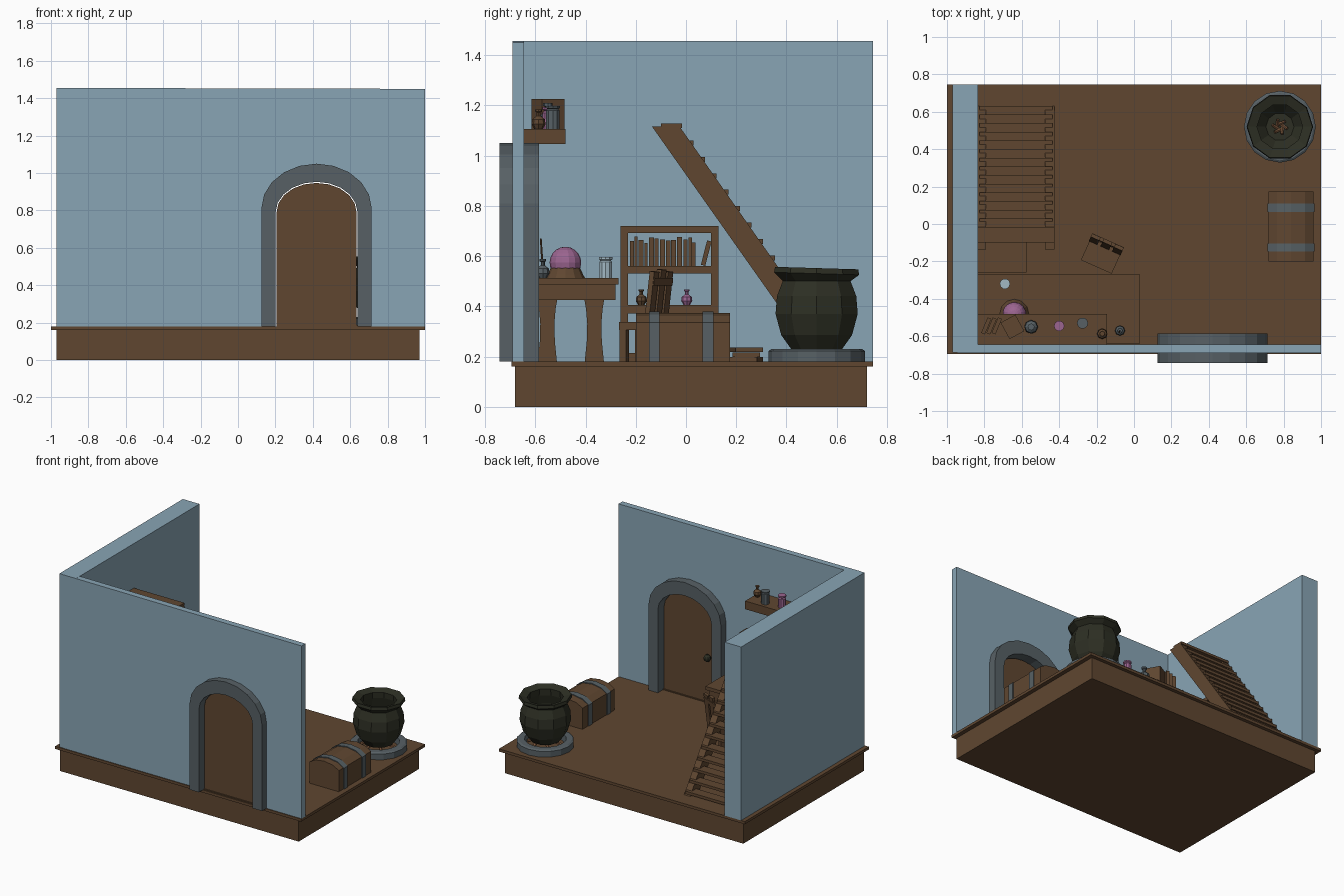
import bpy, bmesh, math, random
from mathutils import Matrix, Vector

if "Cube" in bpy.data.objects:
    bpy.data.objects.remove(bpy.data.objects["Cube"])
random.seed(4)

def mat(name, c):
    m = bpy.data.materials.new(name)
    m.diffuse_color = (*c, 1)
    m.use_nodes = True
    m.node_tree.nodes["Principled BSDF"].inputs["Base Color"].default_value = m.diffuse_color
    return m
WOOD = mat("brown wood", (.115, .062, .030))
WALL = mat("blue plaster", (.25, .375, .46))
STONE = mat("grey stone", (.095, .118, .13))
IRON = mat("dark iron", (.026, .028, .017))
PINK = mat("pink glass", (.33, .13, .28))
GLASS = mat("pale glass", (.36, .48, .55))
LOGS = mat("light wood", (.20, .095, .045))

def finish(name, bm, m):
    bmesh.ops.recalc_face_normals(bm, faces=bm.faces)
    me = bpy.data.meshes.new(name)
    bm.to_mesh(me)
    bm.free()
    me.materials.append(m)
    ob = bpy.data.objects.new(name, me)
    bpy.context.collection.objects.link(ob)
    return ob

def box(name, x, y, z, m=WOOD, xf=None):
    """Box from (min, max) ranges, optionally moved by a matrix."""
    bm = bmesh.new()
    bmesh.ops.create_cube(bm, size=1)
    for v in bm.verts:
        v.co = Vector([(r[0] + r[1]) / 2 + c * (r[1] - r[0]) for r, c in zip((x, y, z), v.co)])
    if xf:
        bm.transform(xf)
    return finish(name, bm, m)

def prism(name, pts, axis, a, b, m):
    """Extrude a 2D outline along x (pts = y,z) or y (pts = x,z)."""
    bm = bmesh.new()
    place = (lambda p, t: (t, p[0], p[1])) if axis == 'x' else (lambda p, t: (p[0], t, p[1]))
    f = bm.faces.new([bm.verts.new(place(p, a)) for p in pts])
    r = bmesh.ops.extrude_face_region(bm, geom=[f])
    d = Vector(place((0, 0), b - a))
    bmesh.ops.translate(bm, vec=d, verts=[v for v in r['geom'] if isinstance(v, bmesh.types.BMVert)])
    return finish(name, bm, m)

def lathe(name, prof, at, m, n=10, closed=False):
    """Spin an (r, z) profile round a vertical axis."""
    bm = bmesh.new()
    rings = [[bm.verts.new((at[0] + r * math.cos(2 * math.pi * i / n),
                            at[1] + r * math.sin(2 * math.pi * i / n), at[2] + z))
              for i in range(n)] for r, z in prof]
    pairs = list(zip(rings, rings[1:])) + ([(rings[-1], rings[0])] if closed else [])
    for p, q in pairs:
        for i in range(n):
            j = (i + 1) % n
            bm.faces.new((p[i], p[j], q[j], q[i]))
    if not closed:
        bm.faces.new(rings[0])
        bm.faces.new(rings[-1])
    return finish(name, bm, m)

def flask(name, x, y, z, r, m):
    lathe(name, [(r * .6, 0), (r, r * .7), (r * .9, r * 1.4), (r * .3, r * 1.9),
                 (r * .3, r * 2.4), (r * .5, r * 2.5), (r * .5, r * 2.8)], (x, y, z), m, 8)

def stick(name, p, q, r, m):
    p, q = Vector(p), Vector(q)
    bm = bmesh.new()
    bmesh.ops.create_cone(bm, cap_ends=True, segments=6, radius1=r, radius2=r * .8, depth=(q - p).length)
    bm.transform(Matrix.Translation((p + q) / 2) @ (q - p).to_track_quat('Z', 'Y').to_matrix().to_4x4())
    finish(name, bm, m)

def arch(rx, spring, ry, base=.18, n=10):
    return [(.42 + rx, base)] + [(.42 + rx * math.cos(math.pi * i / n), spring + ry * math.sin(math.pi * i / n))
                                 for i in range(n + 1)] + [(.42 - rx, base)]

# Base, floor and walls
box("base", (-.97, .97), (-.68, .72), (0, .16))
box("floor", (-1, 1), (-.695, .745), (.16, .18))
box("left_wall", (-.97, -.835), (-.688, .745), (.18, 1.455), WALL)
prism("front_wall", [(1, .18), (1, 1.45), (-.945, 1.455), (-.945, .18)] + arch(.25, .80, .20)[::-1],
      'y', -.69, -.645, WALL)

# Stone arch, door and knob
prism("door_arch", arch(.295, .81, .24) + arch(.219, .79, .163)[::-1], 'y', -.742, -.585, STONE)
prism("door", arch(.214, .79, .157, .185), 'y', -.685, -.65, WOOD)
box("door_sill", (.205, .64), (-.69, -.645), (.178, .187))
lathe("door_knob", [(.008, -.026), (.022, -.014), (.026, 0), (.022, .014), (.008, .026)], (.265, -.625, .52), IRON, 8)

# Staircase: two stringers and treads
for i, (a, b) in enumerate([(-.835, -.79), (-.475, -.425)]):
    prism("stair_stringer_%d" % i, [(-.135, 1.115), (-.025, 1.115), (.63, .18), (.525, .18)], 'x', a, b, WOOD)
box("stair_top_tread", (-.835, -.425), (-.10, -.015), (1.11, 1.128))
for i in range(14):
    y, z = .012 + i * .0464, 1.05 - i * .0653
    box("stair_tread_%d" % i, (-.825, -.435), (y - .055, y + .017), (z - .01, z + .01))

# Table with turned-in legs
box("table_top", (-.835, .03), (-.642, -.268), (.487, .512))
box("table_apron", (-.815, .01), (-.63, -.28), (.425, .487))
for i, x in enumerate((-.76, -.045)):
    for j, y in enumerate((-.552, -.365)):
        prof = [(.038, .18), (.030, .26), (.028, .33), (.033, .39), (.040, .43)]
        prism("table_leg_%d%d" % (i, j), [(y + r, z) for r, z in prof] + [(y - r, z) for r, z in prof[::-1]],
              'x', x - .035, x + .035, WOOD)

# Things on the table
lathe("crystal_stand", [(.078, 0), (.07, .015), (.052, .055)], (-.64, -.48, .512), WOOD, 12)
bm = bmesh.new()
bmesh.ops.create_uvsphere(bm, u_segments=14, v_segments=10, radius=.063,
                          matrix=Matrix.Translation((-.64, -.48, .574)))
finish("crystal_ball", bm, PINK)
lathe("glass_jar", [(.026, 0), (.026, .065), (.022, .07), (.028, .075), (.028, .085)], (-.69, -.32, .512), GLASS, 10)
flask("ink_flask", -.075, -.57, .512, .027, STONE)
stick("quill", (-.075, -.57, .54), (-.08, -.578, .67), .005, WOOD)

# Wall shelf and its contents
box("wall_shelf", (-.835, -.145), (-.646, -.48), (1.045, 1.105))
for i in range(3):
    xf = Matrix.Translation((-.79 + i * .028, -.545, 1.105)) @ Matrix.Rotation(-.4, 4, 'Z')
    box("shelf_book_%d" % i, (-.011, .011), (-.045, .045), (0, .10 + .01 * i), WOOD, xf)
xf = Matrix.Translation((-.65, -.55, 1.105)) @ Matrix.Rotation(.5, 4, 'Z')
box("shelf_box", (-.045, .045), (-.05, .05), (0, .12), WOOD, xf)
flask("shelf_flask_grey", -.55, -.55, 1.105, .037, STONE)
lathe("shelf_pink_jar", [(.027, 0), (.027, .065), (.02, .072), (.028, .078), (.028, .088)], (-.40, -.545, 1.105), PINK)
lathe("shelf_grey_jar", [(.028, 0), (.028, .075), (.022, .08), (.03, .085), (.03, .092)], (-.275, -.53, 1.105), STONE)
flask("shelf_flask_brown", -.17, -.587, 1.105, .028, WOOD)

# Bookcase under the stairs
for i, (a, b) in enumerate([(-.26, -.23), (.10, .13)]):
    box("bookcase_side_%d" % i, (-.835, -.575), (a, b), (.18, .70))
for i, (a, b) in enumerate([(.18, .215), (.372, .406), (.53, .56)]):
    box("bookcase_shelf_%d" % i, (-.835, -.58), (-.23, .10), (a, b))
box("bookcase_top", (-.835, -.575), (-.26, .13), (.692, .72))
y, i = -.222, 0
while y < .04:
    w = random.uniform(.012, .022)
    box("book_%d" % i, (-.76, -.605 - random.uniform(0, .02)), (y, y + w), (.56, .56 + random.uniform(.085, .12)))
    y += w + random.uniform(.001, .006)
    i += 1
xf = Matrix.Translation((-.68, .068, .563)) @ Matrix.Rotation(-.25, 4, 'X')
box("leaning_book", (-.07, .07), (-.009, .009), (0, .10), WOOD, xf)
flask("case_flask_brown", -.62, -.178, .406, .022, WOOD)
flask("case_flask_pink", -.62, .003, .406, .022, PINK)

# Stack of books under the stairs
for i in range(3):
    xf = Matrix.Translation((-.60, .24, .18 + .019 * i)) @ Matrix.Rotation(.15 * (i - 1), 4, 'Z')
    box("floor_book_%d" % i, (-.08, .08), (-.055, .055), (0, .018), WOOD, xf)

# Chair turned towards the table
C = Matrix.Translation((-.175, -.17, 0)) @ Matrix.Rotation(-.42, 4, 'Z')
box("chair_seat", (-.09, .09), (-.065, .065), (.305, .337), WOOD, C)
for x in (-.075, .075):
    for y in (-.05, .05):
        box("chair_leg", (x - .014, x + .014), (y - .014, y + .014), (.18, .306), WOOD, C)
B = C @ Matrix.Translation((0, .055, .335)) @ Matrix.Rotation(-.12, 4, 'X')
for i, x in enumerate((-.068, 0, .068)):
    box("chair_back_slat_%d" % i, (x - .025, x + .025), (-.01, .01), (-.01, .205 + (.008 if i == 1 else 0)), WOOD, B)
box("chair_back_rail", (-.09, .09), (-.006, .014), (.15, .18), WOOD, B)

# Chest with iron-grey bands
def chest(g):
    return [(.72 - g, .18), (.72 - g, .335), (.765, .362 + g), (.84, .374 + g),
            (.915, .362 + g), (.96 + g, .335), (.96 + g, .18)]
prism("chest", chest(0), 'y', -.20, .175, WOOD)
for i, (a, b) in enumerate([(-.148, -.105), (.065, .11)]):
    prism("chest_band_%d" % i, chest(.006), 'y', a, b, STONE)

# Fire ring, logs and cauldron
cx, cy = .78, .52
lathe("fire_ring", [(.192, 0), (.192, .042), (.18, .05), (.14, .05), (.135, 0)], (cx, cy, .18), STONE, 16, True)
for i in range(6):
    a = i * math.pi / 3 + .3
    stick("fire_log_%d" % i, (cx + .125 * math.cos(a), cy + .125 * math.sin(a), .195),
          (cx - .04 * math.cos(a + .5), cy - .04 * math.sin(a + .5), .268), .011, LOGS)
pot = lathe("cauldron", [(.105, .228), (.148, .285), (.172, .37), (.166, .44), (.142, .50), (.178, .53), (.174, .552),
                         (.122, .535), (.125, .49), (.145, .42), (.135, .32), (.075, .255)], (cx, cy, 0), IRON, 10)
for v in pot.data.vertices:  # slightly uneven rim
    if v.co.z > .52:
        v.co.z -= .03 * (v.co.y - cy)
